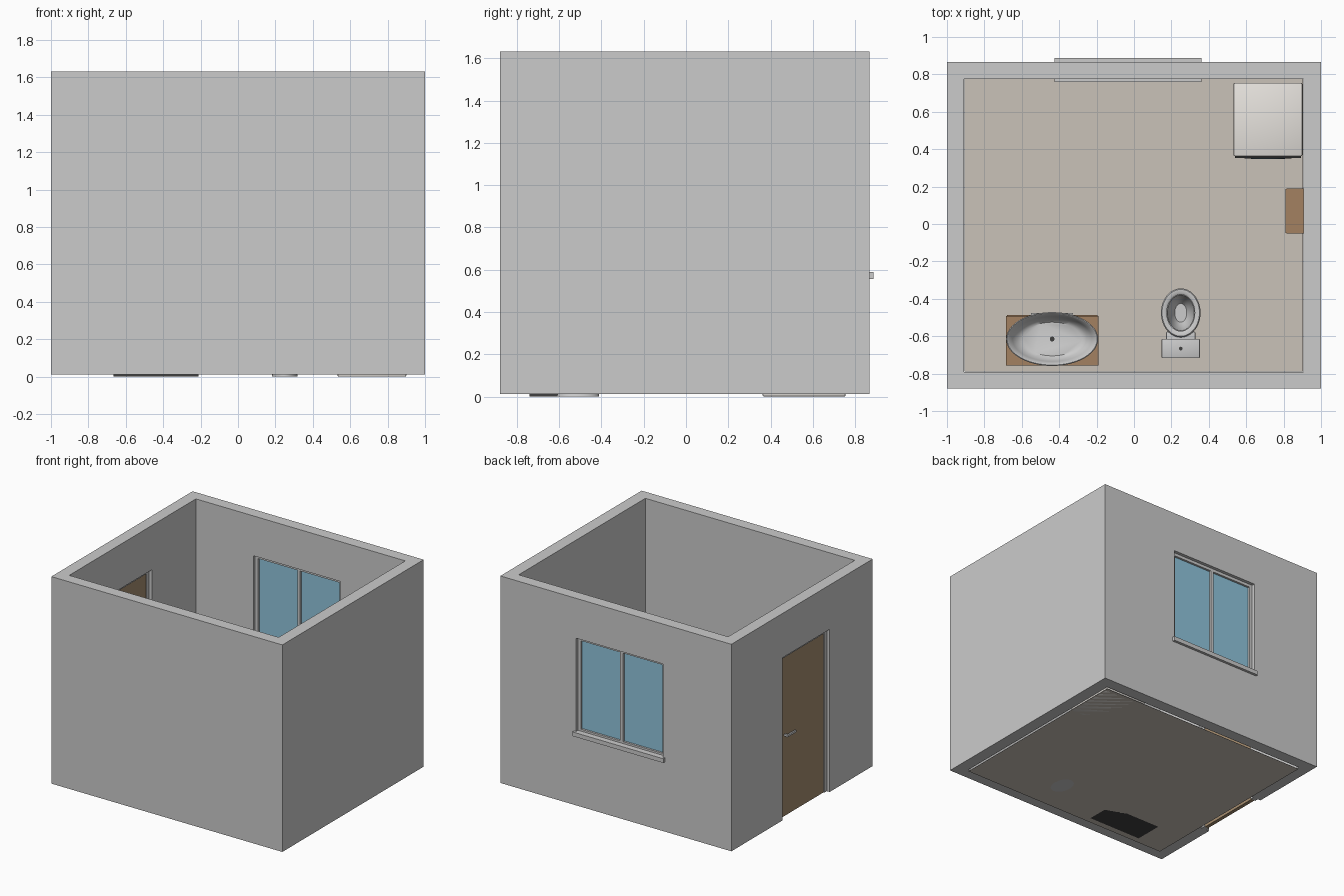
import bpy, bmesh, math

if "Cube" in bpy.data.objects:
    bpy.data.objects.remove(bpy.data.objects["Cube"])


def mat(name, rgb):
    m = bpy.data.materials.new(name)
    m.diffuse_color = (*rgb, 1)
    m.use_nodes = True
    m.node_tree.nodes["Principled BSDF"].inputs["Base Color"].default_value = m.diffuse_color
    return m


WOOD = mat("wood", (0.37, 0.22, 0.12))
DOOR = mat("door_wood", (0.38, 0.27, 0.16))
GLASS = mat("glass", (0.28, 0.56, 0.72))
FLOOR = mat("floor_tile", (0.59, 0.54, 0.48))
DARK = mat("dark", (0.05, 0.05, 0.05))
ENAMEL = mat("enamel", (0.8, 0.77, 0.73))


def finish(name, bm, m=None):
    bmesh.ops.recalc_face_normals(bm, faces=bm.faces)
    me = bpy.data.meshes.new(name)
    bm.to_mesh(me)
    bm.free()
    o = bpy.data.objects.new(name, me)
    bpy.context.collection.objects.link(o)
    if m:
        me.materials.append(m)
    return o


def smooth(o):
    bpy.ops.object.select_all(action='DESELECT')
    o.select_set(True)
    bpy.context.view_layer.objects.active = o
    bpy.ops.object.shade_smooth_by_angle(angle=math.radians(40))


def box(name, x, y, z, m=None, bevel=0):
    bm = bmesh.new()
    bmesh.ops.create_cube(bm, size=1)
    for v in bm.verts:
        v.co = [(a + b) / 2 + c * (b - a) for c, (a, b) in zip(v.co, (x, y, z))]
    if bevel:
        bmesh.ops.bevel(bm, geom=bm.edges[:], offset=bevel, segments=2, affect='EDGES', profile=0.5)
    o = finish(name, bm, m)
    if bevel:
        smooth(o)
    return o


def loft(name, rings, m=None, n=48):
    """Oval rings (cx, cy, rx, ry, z) joined in order, ends capped."""
    bm = bmesh.new()
    loops = [[bm.verts.new((cx + rx * math.cos(2 * math.pi * i / n), cy + ry * math.sin(2 * math.pi * i / n), z))
              for i in range(n)] for cx, cy, rx, ry, z in rings]
    for a, b in zip(loops, loops[1:]):
        for i in range(n):
            j = (i + 1) % n
            bm.faces.new((a[i], a[j], b[j], b[i]))
    bm.faces.new(loops[0])
    bm.faces.new(loops[-1])
    o = finish(name, bm, m)
    smooth(o)
    return o


def disc_y(name, x, y0, y1, z, r, m=None):
    """Cylinder along y."""
    o = loft(name, [(0, 0, r, r, 0), (0, 0, r, r, y1 - y0)], m, 32)
    o.rotation_euler.x = -math.pi / 2
    o.location = (x, y0, z)
    return o


# room shell with door and window openings
walls = box("walls", (-1, 1), (-0.88, 0.867), (0.012, 1.632))
cutters = [box("cut_room", (-0.908, 0.905), (-0.79, 0.776), (-1, 3)),
           box("cut_door", (-1.1, -0.8), (-0.348, 0.232), (-1, 1.285)),
           box("cut_window", (-0.41, 0.345), (0.7, 1), (0.585, 1.32))]
for c in cutters:
    c.hide_render = True
    md = walls.modifiers.new("cut", 'BOOLEAN')
    md.operation, md.solver, md.object = 'DIFFERENCE', 'EXACT', c
    bpy.context.view_layer.objects.active = walls
    bpy.ops.object.modifier_apply(modifier=md.name)
    bpy.data.objects.remove(c)

# floor sheet
bm = bmesh.new()
bm.faces.new([bm.verts.new((x, y, 0)) for x, y in
              ((-0.905, -0.788), (0.903, -0.788), (0.903, 0.774), (-0.905, 0.774))])
finish("floor", bm, FLOOR)

# window: frame, mullion, glass, sill
wy = (0.797, 0.842)
for i, x in enumerate(((-0.41, -0.385), (-0.045, -0.02), (0.32, 0.345))):
    box(f"window_post_{i}", x, wy, (0.585, 1.32))
for i, z in enumerate(((0.585, 0.605), (1.297, 1.32))):
    box(f"window_rail_{i}", (-0.41, 0.345), wy, z)
box("window_glass", (-0.39, 0.325), (0.814, 0.826), (0.6, 1.3), GLASS)
box("window_sill", (-0.425, 0.362), (0.76, 0.887), (0.557, 0.59))

# door: frame, leaf, lever handles on both sides
dx = (-0.975, -0.933)
for i, y in enumerate(((-0.348, -0.318), (0.202, 0.232))):
    box(f"door_post_{i}", dx, y, (0.012, 1.285))
box("door_head", dx, (-0.348, 0.232), (1.258, 1.285))
box("door_leaf", (-0.968, -0.94), (-0.32, 0.204), (0.012, 1.26), DOOR)
for side, s in (("outer", -1), ("inner", 1)):
    x0 = -0.954 + s * 0.013
    box(f"handle_stem_{side}", sorted((x0, x0 + s * 0.025)), (0.152, 0.168), (0.637, 0.653))
    box(f"handle_lever_{side}", sorted((x0 + s * 0.02, x0 + s * 0.032)), (0.06, 0.168), (0.637, 0.653))

# vanity with two drawers
box("vanity_body", (-0.685, -0.19), (-0.757, -0.492), (0.06, 0.4), WOOD)
box("vanity_plinth", (-0.665, -0.21), (-0.74, -0.52), (0, 0.06), DARK)
for i, z in enumerate(((0.07, 0.225), (0.235, 0.39))):
    box(f"vanity_drawer_{i}", (-0.68, -0.195), (-0.492, -0.486), z, WOOD)
    box(f"vanity_pull_{i}", (-0.55, -0.325), (-0.486, -0.477), (z[1] - 0.03, z[1] - 0.018))

# oval basin and drain
c = (-0.4375, -0.615)
loft("basin", [(*c, 0.15, 0.088, 0.4), (*c, 0.19, 0.112, 0.425), (*c, 0.225, 0.132, 0.47),
               (*c, 0.244, 0.143, 0.515), (*c, 0.246, 0.144, 0.52), (*c, 0.241, 0.139, 0.523),
               (*c, 0.234, 0.132, 0.518), (*c, 0.212, 0.12, 0.475), (*c, 0.185, 0.106, 0.44),
               (*c, 0.155, 0.09, 0.425)])
loft("basin_drain", [(*c, 0.013, 0.013, 0.42), (*c, 0.013, 0.013, 0.43)], DARK, 20)

# toilet: bowl on pedestal, seat, tank, button
t = (0.25, -0.475)
loft("toilet_bowl", [(0.25, -0.51, 0.07, 0.1, 0), (0.25, -0.51, 0.062, 0.095, 0.03),
                     (0.25, -0.505, 0.06, 0.095, 0.1), (0.25, -0.49, 0.085, 0.112, 0.17),
                     (*t, 0.1, 0.125, 0.215), (*t, 0.104, 0.129, 0.24), (*t, 0.1, 0.125, 0.25),
                     (*t, 0.072, 0.095, 0.25), (*t, 0.066, 0.088, 0.22),
                     (*t, 0.05, 0.07, 0.16), (*t, 0.032, 0.05, 0.13)])
loft("toilet_seat", [(*t, 0.078, 0.1, 0.25), (*t, 0.1, 0.125, 0.25), (*t, 0.106, 0.131, 0.257),
                     (*t, 0.1, 0.125, 0.266), (*t, 0.084, 0.107, 0.266), (*t, 0.075, 0.098, 0.26),
                     (*t, 0.078, 0.1, 0.25)][::1])
seat = bpy.data.objects["toilet_seat"].data
bm = bmesh.new()
bm.from_mesh(seat)
bmesh.ops.delete(bm, geom=[f for f in bm.faces if len(f.verts) > 4], context='FACES')
bmesh.ops.remove_doubles(bm, verts=bm.verts, dist=1e-5)
bm.to_mesh(seat)
bm.free()
box("toilet_neck", (0.172, 0.328), (-0.65, -0.575), (0.13, 0.25), None, 0.006)
box("toilet_tank", (0.15, 0.35), (-0.715, -0.617), (0.22, 0.47), None, 0.006)
box("toilet_tank_lid", (0.148, 0.352), (-0.717, -0.615), (0.47, 0.49), None, 0.004)
loft("flush_button", [(0.25, -0.666, 0.01, 0.01, 0.485), (0.25, -0.666, 0.01, 0.01, 0.495)], DARK, 20)

# washing machine
box("washer_body", (0.532, 0.9), (0.362, 0.755), (0, 0.55), ENAMEL, 0.008)
disc_y("washer_door_ring", 0.716, 0.35, 0.364, 0.26, 0.125, DARK)
disc_y("washer_door_glass", 0.716, 0.347, 0.352, 0.26, 0.09, GLASS)
box("washer_panel", (0.54, 0.892), (0.354, 0.364), (0.465, 0.535), DARK)

# wall cabinet
box("wall_cabinet", (0.815, 0.906), (-0.05, 0.19), (0.75, 1.1), WOOD)
box("wall_cabinet_door", (0.81, 0.815), (-0.047, 0.187), (0.753, 1.097), WOOD)
